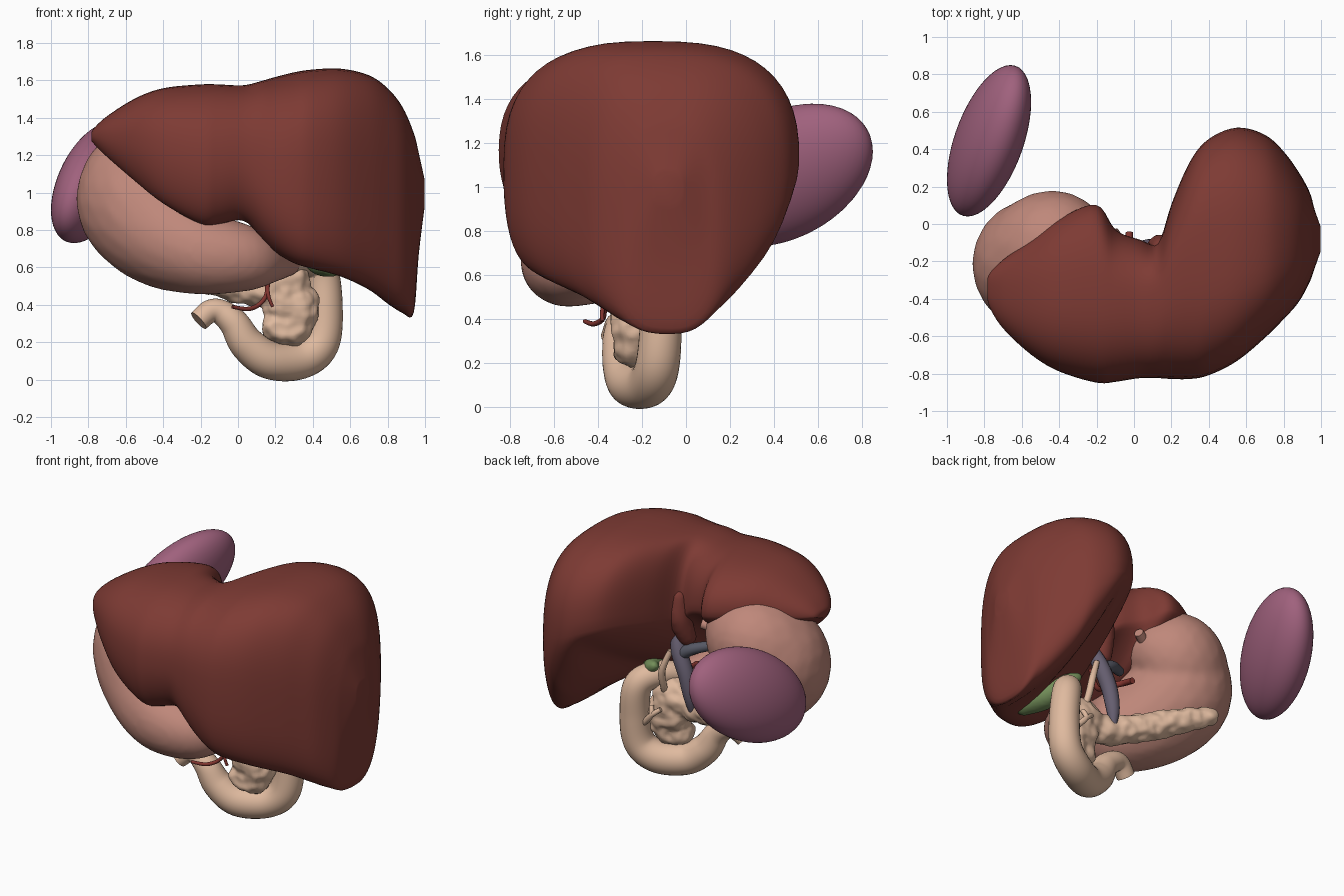
import bpy, bmesh, math
from mathutils import Vector, Matrix, noise


def material(name, rgb):
    m = bpy.data.materials.new(name)
    m.diffuse_color = (*rgb, 1)
    return m


LIVER = material("liver_brown", (0.207, 0.043, 0.034))
STOMACH = material("stomach_pink", (0.52, 0.245, 0.195))
SPLEEN = material("spleen_purple", (0.35, 0.12, 0.205))
CREAM = material("gut_cream", (0.74, 0.49, 0.345))
GREEN = material("bile_green", (0.17, 0.27, 0.10))
VEIN = material("vein_grey", (0.135, 0.115, 0.165))
SLATE = material("vein_slate", (0.09, 0.095, 0.125))
ARTERY = material("artery_red", (0.22, 0.035, 0.028))


def spline(points, n):
    """Smooth curve through tuples of any length."""
    pts = [points[0], *points, points[-1]]
    out = []
    for i in range(1, len(pts) - 2):
        for k in range(n):
            t = k / n
            out.append([0.5 * (2 * b + (c - a) * t + (2 * a - 5 * b + 4 * c - d) * t * t
                               + (3 * b - a - 3 * c + d) * t ** 3)
                        for a, b, c, d in zip(*pts[i - 1:i + 3])])
    out.append(list(points[-1]))
    return out


def finish(name, bm, mat):
    bmesh.ops.recalc_face_normals(bm, faces=bm.faces)
    me = bpy.data.meshes.new(name)
    bm.to_mesh(me)
    bm.free()
    me.materials.append(mat)
    me.polygons.foreach_set("use_smooth", [True] * len(me.polygons))
    ob = bpy.data.objects.new(name, me)
    bpy.context.collection.objects.link(ob)
    return ob


def tube(name, points, mat, n=6, sides=16):
    """Round tube through (x, y, z, radius) points with flat ends."""
    pts = spline(points, n)
    pos = [Vector(p[:3]) for p in pts]
    bm = bmesh.new()
    rings, side = [], None
    for i, p in enumerate(pos):
        d = (pos[min(i + 1, len(pos) - 1)] - pos[max(i - 1, 0)]).normalized()
        if side is None:
            side = d.orthogonal()
        side = (side - d * side.dot(d)).normalized()
        up = d.cross(side)
        rings.append([bm.verts.new(p + pts[i][3] * (math.cos(a) * side + math.sin(a) * up))
                      for a in (2 * math.pi * k / sides for k in range(sides))])
    for r, q in zip(rings, rings[1:]):
        for k in range(sides):
            j = (k + 1) % sides
            bm.faces.new((r[k], r[j], q[j], q[k]))
    bm.faces.new(rings[0])
    bm.faces.new(rings[-1])
    ob = finish(name, bm, mat)
    for o in bpy.context.selected_objects:
        o.select_set(False)
    bpy.context.view_layer.objects.active = ob
    ob.select_set(True)
    bpy.ops.object.shade_smooth_by_angle(angle=math.radians(50))
    return ob


def blob(name, points, mat, n=6, voxel=0.02, smooth=6, lumps=0.0):
    """Rounded organ: spheres along a path fused into one skin."""
    bm = bmesh.new()
    for x, y, z, r in spline(points, n):
        bmesh.ops.create_icosphere(bm, subdivisions=3, radius=r,
                                   matrix=Matrix.Translation((x, y, z)))
    ob = finish(name, bm, mat)
    rm = ob.modifiers.new("fuse", 'REMESH')
    rm.mode = 'VOXEL'
    rm.voxel_size = voxel
    rm.use_smooth_shade = True
    sm = ob.modifiers.new("soften", 'SMOOTH')
    sm.factor = 0.5
    sm.iterations = smooth
    dg = bpy.context.evaluated_depsgraph_get()
    me = bpy.data.meshes.new_from_object(ob.evaluated_get(dg))
    ob.modifiers.clear()
    ob.data = me
    if not me.materials:
        me.materials.append(mat)
    if lumps:
        moved = [v.co + v.normal * lumps * noise.noise(v.co * 19) for v in me.vertices]
        for v, co in zip(me.vertices, moved):
            v.co = co
    me.polygons.foreach_set("use_smooth", [True] * len(me.polygons))
    return ob


# Liver: cross-sections along x
# columns: x, front y, back y, crest y, crest z, back z, lower edge y, lower edge z
left_lobe = [
    (-0.785, -0.39, -0.30, -0.34, 1.32, 1.30, -0.34, 1.28),
    (-0.77, -0.45, -0.26, -0.34, 1.345, 1.31, -0.38, 1.26),
    (-0.70, -0.56, -0.19, -0.36, 1.41, 1.31, -0.47, 1.19),
    (-0.55, -0.70, -0.08, -0.37, 1.505, 1.32, -0.58, 1.06),
    (-0.40, -0.79, 0.03, -0.37, 1.56, 1.32, -0.66, 0.94),
    (-0.20, -0.85, 0.11, -0.37, 1.58, 1.30, -0.68, 0.83),
    (-0.10, -0.845, -0.03, -0.38, 1.58, 1.25, -0.65, 0.83),
    (0.03, -0.825, -0.08, -0.38, 1.575, 1.20, -0.62, 0.85),
]
right_lobe = [
    (0.13, -0.825, -0.10, -0.35, 1.60, 1.12, -0.60, 0.75),
    (0.20, -0.83, 0.11, -0.25, 1.62, 1.15, -0.58, 0.68),
    (0.30, -0.83, 0.34, -0.15, 1.645, 1.18, -0.58, 0.62),
    (0.40, -0.81, 0.46, -0.15, 1.66, 1.16, -0.57, 0.59),
    (0.55, -0.735, 0.52, -0.15, 1.665, 1.10, -0.50, 0.55),
    (0.70, -0.61, 0.48, -0.14, 1.63, 1.06, -0.33, 0.48),
    (0.80, -0.51, 0.39, -0.12, 1.56, 1.00, -0.18, 0.405),
    (0.88, -0.42, 0.28, -0.10, 1.46, 0.93, -0.10, 0.355),
    (0.94, -0.31, 0.17, -0.08, 1.32, 0.88, -0.06, 0.35),
    (0.965, -0.24, 0.08, -0.08, 1.22, 0.93, -0.08, 0.66),
    (1.00, -0.14, -0.02, -0.08, 1.06, 1.00, -0.08, 0.94),
]


def liver_section(x, yf, yb, yt, zt, zk, ye, zb, n=14):
    zf = zb + 0.45 * (zt - zb)
    s = min(max((x - 0.48) / 0.25, 0), 1)      # full underside on the far right
    f = min(max((x - 0.05) / 0.3, 0), 1)
    ring = []
    # each quarter: corner centre, start corner, end corner, roundness
    quarters = [((yt, zf), (yf, zf), (yt, zt), 2.4 + 0.5 * f),
                ((yt, zk), (yt, zt), (yb, zk), 2.4 + 0.3 * f),
                ((ye, zk), (yb, zk), (ye, zb), 1.2 + 1.3 * s),
                ((ye, zf), (ye, zb), (yf, zf), 2.0 + 1.0 * f)]
    for c, a, b, p in quarters:
        for k in range(n):
            t = k / n * math.pi / 2
            u, v = math.cos(t) ** (2 / p), math.sin(t) ** (2 / p)
            ring.append(tuple(c[i] + (a[i] - c[i]) * u + (b[i] - c[i]) * v for i in (0, 1)))
    return ring


bm = bmesh.new()
rings = [[bm.verts.new((row[0], y, z)) for y, z in liver_section(*row)]
         for row in spline(left_lobe + right_lobe, 5)]
for r, q in zip(rings, rings[1:]):
    for k in range(len(r)):
        j = (k + 1) % len(r)
        bm.faces.new((r[k], r[j], q[j], q[k]))
bm.faces.new(rings[0])
bm.faces.new(rings[-1])
liver = finish("liver", bm, LIVER)
soft = liver.modifiers.new("soften", 'SMOOTH')
soft.factor = 0.5
soft.iterations = 5
blob("liver_rear_lobe", [(0.15, -0.13, 1.26, 0.06), (0.14, -0.13, 1.12, 0.075),
                         (0.11, -0.17, 0.98, 0.06)], LIVER, smooth=4)

# Stomach and gullet stub
blob("stomach", [(-0.34, -0.12, 1.15, 0.23), (-0.43, -0.11, 1.13, 0.29), (-0.50, -0.18, 1.05, 0.325),
                 (-0.515, -0.23, 0.94, 0.345), (-0.40, -0.36, 0.79, 0.30), (-0.20, -0.52, 0.685, 0.23),
                 (0.02, -0.55, 0.65, 0.18), (0.15, -0.47, 0.635, 0.125),
                 (0.26, -0.34, 0.63, 0.08)], STOMACH)
tube("gullet_stub", [(-0.24, -0.14, 1.10, 0.05), (-0.16, -0.09, 1.14, 0.036),
                     (-0.08, -0.05, 1.165, 0.03)], STOMACH)

# Spleen: sheared sphere
bm = bmesh.new()
shape = Matrix(((0.225, 0, 0, -0.775), (0.207, 0.348, 0, 0.445),
                (0.147, 0.038, 0.287, 1.055), (0, 0, 0, 1)))
bmesh.ops.create_uvsphere(bm, u_segments=48, v_segments=28, radius=1, matrix=shape)
finish("spleen", bm, SPLEEN)

# Duodenum loop
tube("duodenum", [(0.24, -0.35, 0.62, 0.07), (0.34, -0.22, 0.65, 0.08), (0.44, -0.12, 0.59, 0.09),
                  (0.465, -0.115, 0.38, 0.095), (0.44, -0.13, 0.19, 0.1), (0.33, -0.17, 0.105, 0.103),
                  (0.17, -0.25, 0.105, 0.102), (0.05, -0.285, 0.19, 0.094), (-0.02, -0.30, 0.30, 0.08),
                  (-0.09, -0.30, 0.36, 0.068), (-0.15, -0.31, 0.365, 0.062),
                  (-0.21, -0.33, 0.315, 0.058)], CREAM, n=8, sides=28)

# Pancreas
blob("pancreas", [(0.20, -0.25, 0.28, 0.08), (0.30, -0.24, 0.27, 0.09), (0.32, -0.23, 0.40, 0.115),
                  (0.24, -0.23, 0.40, 0.11), (0.27, -0.23, 0.53, 0.115), (0.10, -0.22, 0.49, 0.095),
                  (-0.10, -0.16, 0.53, 0.092), (-0.35, -0.03, 0.62, 0.082),
                  (-0.54, 0.07, 0.68, 0.062)], CREAM, n=7, voxel=0.012, smooth=4, lumps=0.013)

# Gallbladder and ducts
blob("gallbladder", [(0.50, -0.46, 0.62, 0.07), (0.44, -0.32, 0.645, 0.085),
                     (0.38, -0.18, 0.70, 0.052), (0.34, -0.14, 0.73, 0.03)], GREEN, voxel=0.012, smooth=3)
tube("bile_duct", [(0.20, -0.12, 0.88, 0.018), (0.25, -0.10, 0.74, 0.022), (0.26, -0.13, 0.62, 0.022),
                   (0.27, -0.18, 0.52, 0.02)], CREAM, sides=10)
for name, top in (("pancreatic_duct", (0.26, -0.10, 0.47)), ("bile_duct_end", (0.33, -0.10, 0.48))):
    tube(name, [(*top, 0.015), (0.32, -0.08, 0.42, 0.017), (0.40, -0.10, 0.33, 0.017)], CREAM, sides=10)

# Veins
tube("portal_vein", [(0.05, -0.14, 0.49, 0.02), (0.06, -0.13, 0.60, 0.042), (0.09, -0.13, 0.74, 0.05),
                     (0.15, -0.14, 0.88, 0.05), (0.19, -0.18, 1.00, 0.04)], VEIN)
tube("vein_branch", [(0.13, -0.14, 0.87, 0.042), (0.05, -0.15, 0.92, 0.036),
                     (-0.06, -0.21, 0.95, 0.03)], SLATE)

# Arteries
tube("upper_artery", [(-0.025, -0.045, 0.80, 0.02), (-0.02, -0.14, 0.82, 0.02), (0.05, -0.20, 0.80, 0.018),
                      (0.13, -0.20, 0.76, 0.016), (0.20, -0.18, 0.86, 0.014)], ARTERY, sides=10)
tube("lower_artery", [(-0.03, -0.46, 0.39, 0.01), (0.05, -0.42, 0.378, 0.012), (0.11, -0.38, 0.40, 0.012),
                      (0.15, -0.37, 0.45, 0.012), (0.16, -0.36, 0.52, 0.012)], ARTERY, sides=10)
tube("artery_branch", [(0.155, -0.36, 0.50, 0.012), (0.165, -0.38, 0.44, 0.01),
                       (0.185, -0.38, 0.39, 0.009)], ARTERY, sides=10)
